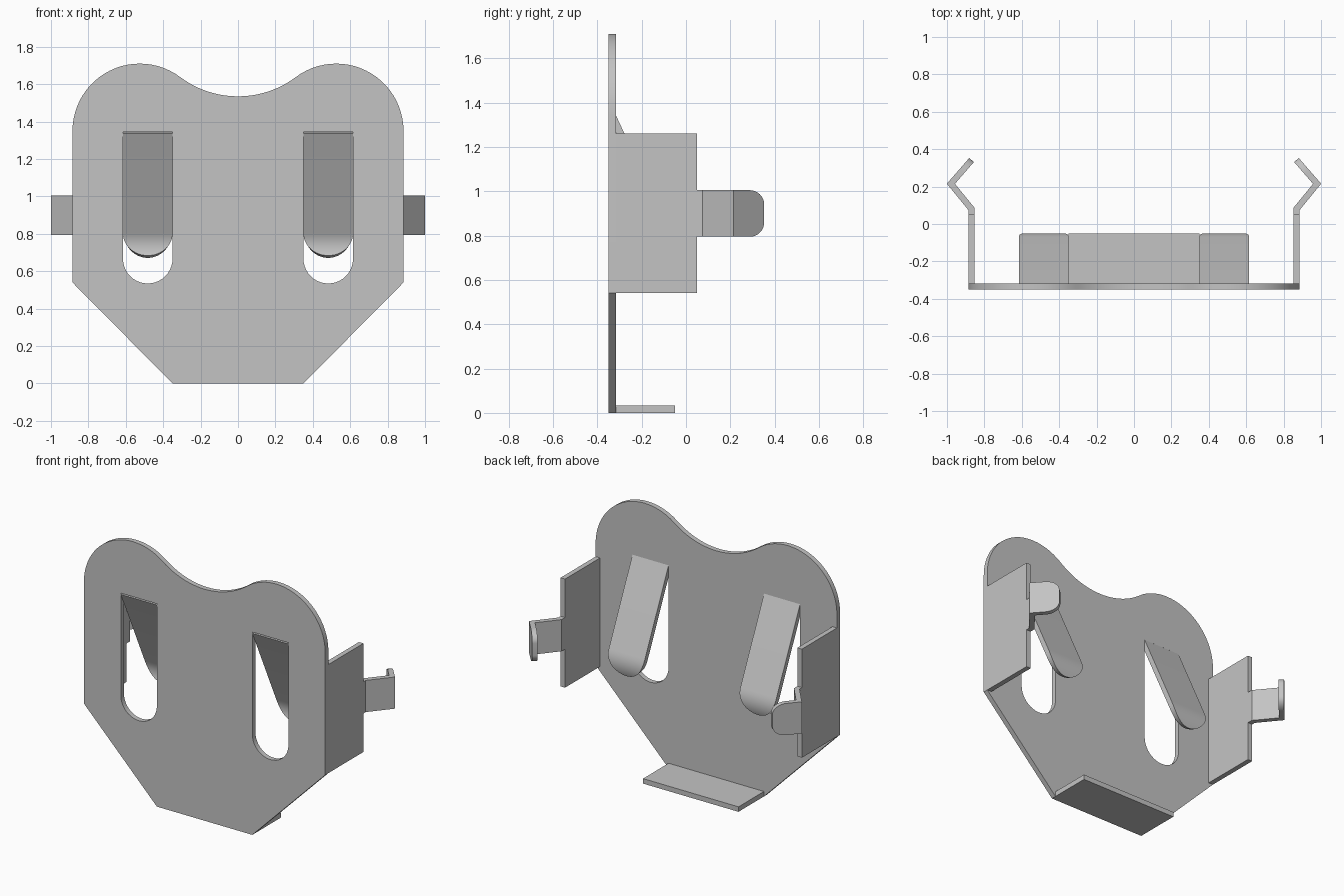
import bpy, bmesh
from math import sin, cos, pi, atan2

cube = bpy.data.objects.get("Cube")
if cube:
    bpy.data.objects.remove(cube, do_unlink=True)

T = 0.033            # sheet thickness
FRONT = -0.35        # front face of the plate
BACK = FRONT + T

steel = bpy.data.materials.new("grey_steel")
steel.use_nodes = True
steel.diffuse_color = (0.55, 0.55, 0.55, 1)
steel.node_tree.nodes["Principled BSDF"].inputs["Base Color"].default_value = (0.55, 0.55, 0.55, 1)


def finish(name, data):
    """Link the part, bake its modifiers and shade it."""
    obj = bpy.data.objects.new(name, data)
    bpy.context.collection.objects.link(obj)
    data.materials.append(steel)
    return obj


def bake(obj):
    bpy.ops.object.select_all(action='DESELECT')
    obj.select_set(True)
    bpy.context.view_layer.objects.active = obj
    bpy.ops.object.convert(target='MESH')
    bpy.ops.object.shade_smooth_by_angle(angle=pi / 6)


def arc(cx, cz, r, a0, a1, n):
    return [(cx + r * cos(a0 + (a1 - a0) * i / n), cz + r * sin(a0 + (a1 - a0) * i / n))
            for i in range(n + 1)]


def box(name, lo, hi):
    bm = bmesh.new()
    bmesh.ops.create_cube(bm, size=1)
    for v in bm.verts:
        v.co = [(a + b) / 2 + c * (b - a) for a, b, c in zip(lo, hi, v.co)]
    me = bpy.data.meshes.new(name)
    bm.to_mesh(me)
    bm.free()
    bake(finish(name, me))


def strip(name, rows):
    """Bent sheet strip from pairs of edge points, thickened on both sides."""
    bm = bmesh.new()
    pairs = [[bm.verts.new(p) for p in row] for row in rows]
    for (a, b), (c, d) in zip(pairs, pairs[1:]):
        bm.faces.new((a, b, d, c))
    bmesh.ops.remove_doubles(bm, verts=bm.verts, dist=0.0005)
    bmesh.ops.recalc_face_normals(bm, faces=bm.faces)
    me = bpy.data.meshes.new(name)
    bm.to_mesh(me)
    bm.free()
    obj = finish(name, me)
    mod = obj.modifiers.new("thickness", 'SOLIDIFY')
    mod.thickness, mod.offset, mod.use_even_offset = T, 0, True
    bake(obj)


# Plate: two round lobes joined by a tangent valley, chamfered lower corners
LX, LZ, LR = 0.525, 1.35, 0.36
VZ, VR = 2.05, 0.515
SX, SR = 0.4825, 0.1325          # slot centre and radius
tilt = atan2(VZ - LZ, -LX)       # direction from lobe to valley centre
half = [(0.35, 0), (0.885, 0.54)] + arc(LX, LZ, LR, 0, tilt, 24)
valley = arc(0, VZ, VR, tilt - pi, -tilt, 24)[1:-1]
outline = half + valley + [(-x, z) for x, z in reversed(half)]
slots = [[(s * SX + SR, 1.345), (s * SX - SR, 1.345)] + arc(s * SX, 0.667, SR, pi, 2 * pi, 20)
         for s in (1, -1)]

curve = bpy.data.curves.new("plate", 'CURVE')
curve.dimensions, curve.fill_mode, curve.extrude = '2D', 'BOTH', T / 2
for loop in [outline] + slots:
    sp = curve.splines.new('POLY')
    sp.points.add(len(loop) - 1)
    sp.use_cyclic_u = True
    for p, (x, z) in zip(sp.points, loop):
        p.co = (x, z, 0, 1)
plate = finish("plate", curve)
plate.rotation_euler.x = pi / 2
plate.location.y = FRONT + T / 2
bake(plate)

# Bottom ledge
box("bottom_ledge", (-0.35, BACK, 0), (0.35, -0.05, T))

quarter = [i * pi / 24 for i in range(13)]
for side, s in (("left", 1), ("right", -1)):
    # Side flange
    xs = sorted((s * 0.885, s * (0.885 - T)))
    box(side + "_flange", (xs[0], BACK, 0.54), (xs[1], 0.05, 1.26))

    # Sloping spring tongue with a curled round tip
    tongue = [(SR, -0.335, 1.344)]
    for t in quarter:
        z = 0.81 - SR * sin(t)
        tongue.append((SR * cos(t), -0.068 - 3.36 * (z - 0.74) ** 2, z))
    strip(side + "_spring", [((s * SX - w, y, z), (s * SX + w, y, z)) for w, y, z in tongue])

    # V-shaped clip with rounded end corners
    inner, peak, end, r = 0.8685, 0.979, 0.342, 0.065
    clip = [(inner, 0.05, 0.105), (inner, 0.08, 0.105), (peak, 0.215, 0.105)]
    for t in quarter:
        y = end - r + r * sin(t)
        x = peak + (inner - peak) * (y - 0.215) / (end - 0.215)
        clip.append((x, y, 0.105 - r * (1 - cos(t))))
    strip(side + "_clip", [((s * x, y, 0.9 - w), (s * x, y, 0.9 + w)) for x, y, w in clip])
